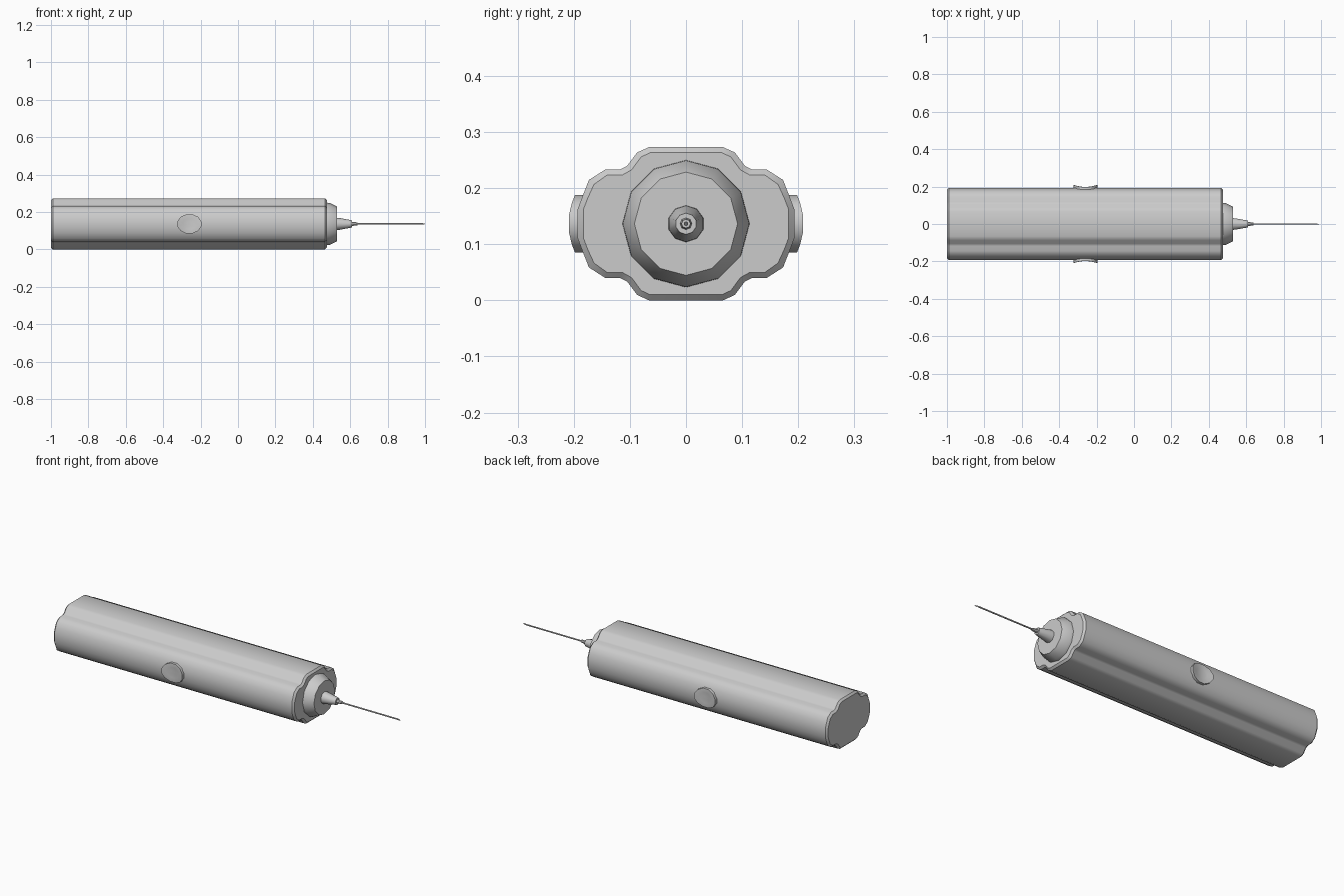
import bpy, bmesh, math

if "Cube" in bpy.data.objects:
    bpy.data.objects.remove(bpy.data.objects["Cube"])

ZC = 0.1365  # height of the long axis
grey = bpy.data.materials.new("plain grey")
grey.diffuse_color = (0.6, 0.6, 0.6, 1)
grey.use_nodes = True
grey.node_tree.nodes["Principled BSDF"].inputs["Base Color"].default_value = grey.diffuse_color


def loft(name, rings, angle=40):
    """Skin a list of closed rings and cap both ends."""
    bm = bmesh.new()
    vs = [[bm.verts.new(p) for p in r] for r in rings]
    n = len(vs[0])
    for a, b in zip(vs, vs[1:]):
        for i in range(n):
            j = (i + 1) % n
            bm.faces.new((a[i], a[j], b[j], b[i]))
    bm.faces.new(vs[0])
    bm.faces.new(vs[-1])
    bmesh.ops.recalc_face_normals(bm, faces=bm.faces[:])
    me = bpy.data.meshes.new(name)
    bm.to_mesh(me)
    bm.free()
    me.materials.append(grey)
    ob = bpy.data.objects.new(name, me)
    bpy.context.collection.objects.link(ob)
    bpy.ops.object.select_all(action='DESELECT')
    ob.select_set(True)
    bpy.context.view_layer.objects.active = ob
    bpy.ops.object.shade_smooth_by_angle(angle=math.radians(angle))
    return ob


def mirrored(q):
    """Mirror a quarter outline (y, z) into a closed loop."""
    half = q + [(y, -z) for y, z in reversed(q)]
    return half + [(-y, z) for y, z in reversed(half)]


def circle(x, r, n):
    return [(x, r * math.sin(2 * math.pi * i / n), ZC + r * math.cos(2 * math.pi * i / n))
            for i in range(n)]


# body: lobed outline with a small chamfer at both ends
outer = mirrored([(.066, .1365), (.087, .127), (.105, .103), (.118, .0965), (.144, .0965),
                  (.173, .078), (.184, .050), (.193, .026)])
inner = mirrored([(.064, .1265), (.080, .119), (.097, .096), (.114, .0865), (.141, .0865),
                  (.164, .070), (.175, .046), (.183, .025)])
place = lambda x, o: [(x, y, ZC + z) for y, z in o]
loft("body", [place(-1, inner), place(-.99, outer), place(.465, outer), place(.475, inner)])

# nose cone, needle hub and collar
loft("nose_cone", [circle(.47, .1135, 12), circle(.49, .1125, 12), circle(.53, .092, 12)])
loft("needle_hub", [circle(.525, .033, 10), circle(.54, .032, 10), circle(.61, .019, 10)])
loft("needle_collar", [circle(.605, .011, 8), circle(.64, .008, 8)])

# needle with a slanted tip
tip = [(1 - .03 * (y + .004) / .008, y, z) for _, y, z in circle(0, .004, 8)]
loft("needle", [circle(.63, .004, 8), tip])

# dished oval buttons on both sides
N = 12
for side, label in ((-1, "front"), (1, "back")):
    rings = []
    for k, inset in ((1.0, None), (1.0, 0), (.88, .001), (.55, 0), (.2, 0)):
        ring = []
        for i in range(N):
            a = 2 * math.pi * (i + .5) / N
            dx, dz = .066 * k * math.cos(a), .053 * k * math.sin(a)
            if inset is None:
                y = .165
            else:
                y = .197 + .012 * (dx / .064) ** 2 + inset
            ring.append((-.26 + dx, side * y, ZC + dz))
        rings.append(ring)
    loft(label + "_button", rings)
